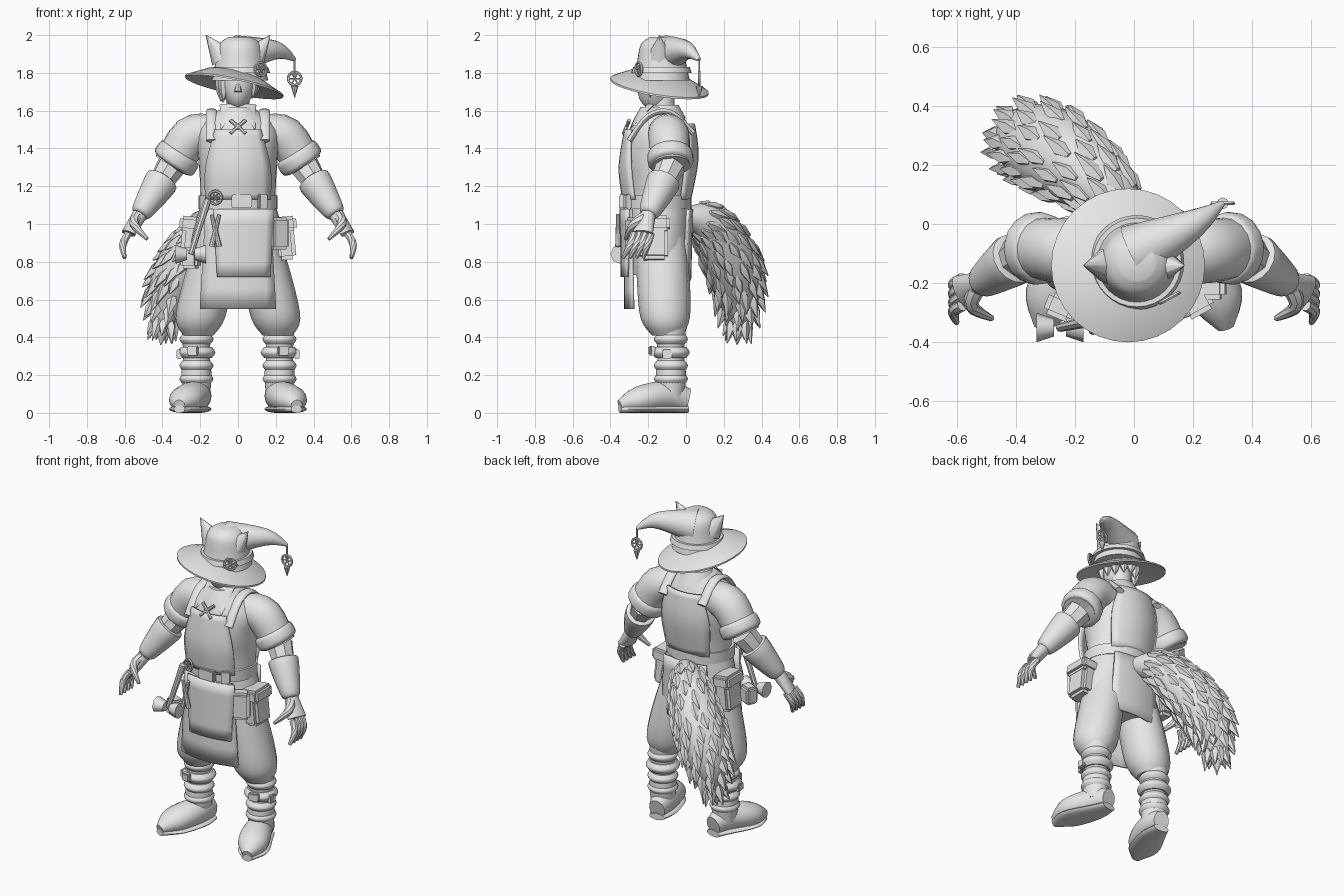
import bpy, bmesh, math, random
from mathutils import Vector, Matrix

random.seed(4)
cube = bpy.data.objects.get("Cube")
if cube:
    bpy.data.objects.remove(cube)

clay = bpy.data.materials.new("light grey clay")
clay.use_nodes = True
clay.diffuse_color = (.8, .8, .8, 1)
clay.node_tree.nodes["Principled BSDF"].inputs["Base Color"].default_value = clay.diffuse_color
UP, RIGHT, BACK = Vector((0, 0, 1)), Vector((1, 0, 0)), Vector((0, 1, 0))
SIDES = (("left", 1), ("right", -1))
MID = -.14


def finish(name, bm, sharp=.75):
    """Turn a bmesh into a smooth shaded object with sharp creases."""
    bmesh.ops.recalc_face_normals(bm, faces=bm.faces[:])
    for face in bm.faces:
        face.smooth = True
    for edge in bm.edges:
        edge.smooth = edge.calc_face_angle(0) < sharp
    mesh = bpy.data.meshes.new(name)
    bm.to_mesh(mesh)
    bm.free()
    mesh.materials.append(clay)
    obj = bpy.data.objects.new(name, mesh)
    bpy.context.scene.collection.objects.link(obj)
    return obj


def bridge(bm, rings, closed):
    """Fill faces between neighbouring rows of vertices."""
    for low, high in zip(rings, rings[1:]):
        for k in range(0 if closed else 1, len(low)):
            bm.faces.new((low[k - 1], low[k], high[k], high[k - 1]))


def spline(rows, steps):
    """Catmull-Rom interpolation of rows of numbers."""
    rows = [Vector(row) for row in rows]
    out = []
    for i in range(len(rows) - 1):
        p, a, b, q = rows[max(i - 1, 0)], rows[i], rows[i + 1], rows[min(i + 2, len(rows) - 1)]
        for k in range(steps):
            t = k / steps
            out.append(a + (b - p) * (t / 2) + (p * 2 - a * 5 + b * 4 - q) * (t * t / 2)
                       + (a * 3 - b * 3 + q - p) * (t ** 3 / 2))
    return out + [rows[-1]]


def frames(rows, upright):
    """Centre, two cross axes, direction and two radii at each row."""
    centres = [Vector((row[0], row[1], row[2])) for row in rows]
    for i, row in enumerate(rows):
        t = (centres[min(i + 1, len(rows) - 1)] - centres[max(i - 1, 0)]).normalized()
        u = t.cross(UP)
        u = u.normalized() if u.length > .05 else RIGHT
        v = u.cross(t)
        if upright:
            u, v = RIGHT, BACK
        yield centres[i], u, v, t, max(row[3], .002), max(row[-1], .002)


def tubes(name, paths, n=16, steps=4, upright=False, side=1):
    """Skin one or more paths of x, y, z, radius (and second radius)."""
    bm = bmesh.new()
    for path in paths:
        rows = spline([(row[0] * side, *row[1:4], row[-1]) for row in path], steps)
        rings = []
        for c, u, v, t, a, b in frames(rows, upright):
            turns = [math.tau * k / n for k in range(n)]
            rings.append([bm.verts.new(c + u * a * math.cos(w) + v * b * math.sin(w)) for w in turns])
        bridge(bm, rings, True)
        bm.faces.new(rings[0])
        bm.faces.new(rings[-1])
    return finish(name, bm)


def loft(name, x, y, *rows, steps=4):
    """Stack of level ellipses, each a height and one or two radii."""
    path = [(x, y, row[0], row[1], row[-1]) for row in rows]
    return tubes(name, [path], 32, steps, upright=True)


def rod(name, start, end, first, last, side=1):
    """Straight round bar or cone."""
    tubes(name, [[(*start, first), (*end, last)]], 8, 1, side=side)


def panel(name, bow, *rows, shift=0):
    """Curved cloth sheet from rows of height, half width and depth."""
    bm = bmesh.new()
    grid = []
    for z, half, y in spline(rows, 4):
        xs = [shift + half * k / 4 for k in range(-4, 5)]
        grid.append([bm.verts.new((x, y + bow * x * x, z)) for x in xs])
    bridge(bm, grid, False)
    cloth = finish(name, bm).modifiers.new("thickness", "SOLIDIFY")
    cloth.thickness, cloth.offset = .015, 0


def box(name, place, size, turn=0, tilt=0):
    """Block with rounded edges."""
    bm = bmesh.new()
    spin = Matrix.Rotation(turn, 4, "Z") @ Matrix.Rotation(tilt, 4, "Y")
    bmesh.ops.create_cube(bm, size=1, matrix=Matrix.Translation(place) @ spin @ Matrix.Diagonal((*size, 1)))
    bmesh.ops.bevel(bm, geom=bm.edges[:], offset=min(size) * .2, segments=2, affect="EDGES")
    finish(name, bm, 1)


def wheel(name, place, turn=0, radius=.035):
    """Small spoked ring charm."""
    bpy.ops.mesh.primitive_torus_add(location=place, rotation=(math.pi / 2, 0, turn), major_segments=16,
                                     minor_segments=6, major_radius=radius, minor_radius=radius / 5)
    bpy.context.object.name = name + "_rim"
    bpy.context.object.data.materials.append(clay)
    flat, spokes = Vector((math.cos(turn), math.sin(turn), 0)), []
    for k in range(3):
        arm = (flat * math.cos(k * math.pi / 3) + UP * math.sin(k * math.pi / 3)) * radius
        spokes.append([(*(Vector(place) + arm * s), radius / 8) for s in (-1, 1)])
    tubes(name + "_spokes", spokes, 6, 1)


# Body, neck and head
loft("torso", 0, MID, (1, .2, .15), (1.2, .2, .16), (1.35, .21, .19), (1.5, .21, .16), (1.62, .08, .1))
loft("neck", 0, -.12, (1.5, .06), (1.7, .06))
loft("head", 0, -.16, (1.6, .02, .03), (1.65, .06, .08), (1.72, .09, .1), (1.8, .09, .1))
rod("nose", (0, -.25, 1.75), (0, -.26, 1.7), .01, .02)
locks = []
for k in range(9):
    angle = math.pi * (k / 6 - .15)
    root = Vector((math.cos(angle) * .09, math.sin(angle) * .11 + MID, 1.78))
    tip = root - UP * random.uniform(.1, .14)
    locks.append([(*root, .03), (*root.lerp(tip, .6), .025), (*tip, 0)])
tubes("hair", locks, 6, 2)

# Pointed hat with ears and hanging charm
brim = loft("hat_brim", -.02, MID, (.03, .1), (0, .26), (.01, .26), (.07, .14), steps=1)
for vert in brim.data.vertices:
    vert.co.z += 1.7 - .2 * vert.co.x - .15 * vert.co.y
loft("hat_crown", .01, -.13, (1.76, .15), (1.85, .13), (1.95, .11), (1.99, .06))
loft("hat_band", .01, -.13, (1.8, .16), (1.83, .15), steps=1)
tubes("hat_tip", [[(0, -.1, 1.9, .1), (.2, 0, 1.92, .05), (.3, .07, 1.87, .01)]])
for label, s in SIDES:
    rod(label + "_hat_ear", (.08, MID, 1.88), (.17, MID, 2), .07, 0, s)
charm = Vector((.3, .07, 1.77))
rod("charm_cord", charm + UP * .1, charm, .005, .005)
wheel("charm", charm)
rod("charm_spike", charm - UP * .04, charm - UP * .1, .02, 0)
wheel("hat_badge", (.12, -.25, 1.82), .5)

# Collar, lacing and shoulder straps
loft("collar", 0, -.12, (1.56, .12), (1.63, .08), steps=1)
for label, s in SIDES:
    tubes(label + "_lapel", [[(.05, -.19, 1.63, .05, .01), (.09, -.3, 1.5, 0)]], side=s)
    over = ((-.3, 1.44), (-.2, 1.57), (-.08, 1.59), (.04, 1.48))
    tubes(label + "_strap", [[(.14, y, z, .03, .015) for y, z in over]], side=s)
    rod(label + "_lacing", (.04, -.3, 1.55), (-.04, -.33, 1.48), .01, .01, s)

# Apron, skirt and belt
panel("bib_front", 2, (1.13, .17, -.33), (1.3, .17, -.35), (1.5, .12, -.32))
panel("bib_back", -2, (1.13, .15, .02), (1.35, .17, .06), (1.53, .12, .04))
loft("skirt", 0, MID, (1.1, .2, .16), (.9, .25, .16), (.73, .26, .15))
panel("apron_long", 1, (.55, .2, -.32), (1.08, .17, -.32))
panel("apron_short", 1, (.72, .14, -.34), (1.08, .16, -.34), shift=.03)
panel("back_flap", -1, (.7, .17, .02), (1.08, .15, .03))
loft("belt", 0, -.15, (1.08, .21, .18), (1.15, .21, .18), steps=1)
box("belt_buckle", (.02, -.34, 1.12), (.11, .03, .07))
box("belt_clip", (.13, -.31, 1.12), (.05, .03, .08), .4)
wheel("belt_charm", (-.12, -.33, 1.14), -.3)

# Belt pouches and tools
for label, s in SIDES:
    place = Vector((.25 * s, -.12 - .05 * s, .92))
    box(label + "_pouch", place, (.1, .15, .22), 0, -.1 * s)
    box(label + "_pouch_flap", place + UP * .08, (.12, .17, .08), 0, -.1 * s)
box("front_pouch", (.21, -.27, .95), (.11, .08, .17), .5)
hammer = Vector((-.25, -.35, .84))
rod("hammer_handle", hammer, (-.16, -.33, 1.13), .015, .02)
for label, s in SIDES:
    rod(label + "_hammer_face", hammer + RIGHT * .02 * s, hammer + RIGHT * .08 * s, .03, .05)
    rod(label + "_pincer", (-.12 - .02 * s, -.36, 1.05), (-.12 + .02 * s, -.36, .88), .01, .015)
box("tool_holster", (-.25, -.28, .82), (.1, .08, .11), -.4)

# Arms with rolled sleeves, gauntlets and hands
shoulder, upper_arm = Vector((.14, -.1, 1.48)), Vector((.25, -.09, 1.46))
elbow, wrist, knuckle = Vector((.35, -.08, 1.31)), Vector((.52, -.2, 1.05)), Vector((.58, -.23, .95))
roll = [(*upper_arm.lerp(elbow, t), r) for t, r in ((.5, .1), (.6, .12), (.9, .12), (1, .09))]
cuff = [(*elbow.lerp(wrist, t), r) for t, r in ((.3, .07), (.35, .09), (.9, .06), (1, .04))]
fingers = [[(*wrist, .03), (*wrist.lerp(knuckle, .5) - BACK * .06, .025), (.48, -.32, .92, .01)]]
for k in range(4):
    spread = BACK * .03 * (k - 1.5)
    base = knuckle + spread
    bend, tip = base + Vector((.03, -.02, -.06)), base + spread * .2 + Vector((.02, -.05, -.13))
    fingers.append([(*base, .02), (*bend, .02), (*tip, .01)])
for label, s in SIDES:
    tubes(label + "_sleeve", [[(*shoulder, .1), (*upper_arm, .11), (*elbow, .1)]], side=s)
    tubes(label + "_sleeve_roll", [roll], side=s)
    rod(label + "_forearm", elbow, wrist, .08, .04, s)
    tubes(label + "_gauntlet", [cuff], side=s)
    tubes(label + "_palm", [[(*wrist, .04), (*knuckle, .06, .03)]], side=s)
    tubes(label + "_fingers", fingers, 8, side=s)

# Baggy trousers and buckled boots
trouser = [(.1, MID, 1, .1, .13), (.16, -.12, .7, .13, .14), (.2, -.11, .5, .13), (.21, -.1, .41, .08)]
foot = [(.2, .01, .07, .05, .06), (.22, -.1, .09, .08, .08), (.28, -.25, .07, .09, .07), (.31, -.35, .04, .03, .03)]
for label, s in SIDES:
    tubes(label + "_trouser", [trouser], upright=True, side=s)
    loft(label + "_boot_shaft", .22 * s, -.08, (.45, .08), (.3, .07), (.2, .08), (.08, .07))
    for z, r in ((.39, .09), (.32, .1), (.25, .09), (.18, .09)):
        loft(label + "_boot_band", .22 * s, -.08, (z - .03, r - .02), (z, r), (z + .03, r - .02))
    box(label + "_boot_buckle", (.24 * s, -.18, .33), (.06, .03, .05), .2 * s)
    box(label + "_side_buckle", (.31 * s, -.1, .31), (.03, .05, .05))
    tubes(label + "_foot", [foot], side=s)
    tubes(label + "_sole", [[(x, y, .02, a, .02) for x, y, z, a, b in foot]], side=s)

# Bushy tail with layered tufts
tail = [(0, 0, 1.04, .05), (-.1, .12, 1, .11), (-.25, .23, .82, .15), (-.36, .28, .62, .12), (-.41, .27, .36, 0)]
tubes("tail", [tail])
tufts = []
for i, (c, u, v, t, a, b) in enumerate(frames(spline(tail, 4), False)):
    if a > .05 and i > 2:
        for k in range(9):
            angle = math.tau * (k + i % 2 / 2 + random.random() * .3) / 9
            out = u * math.cos(angle) + v * math.sin(angle)
            root = c + out * a * .93
            tip = root + t * random.uniform(.07, .11) + out * .025
            tufts.append([(*(root - t * .03), .01), (*(root + t * .02), .03), (*tip, 0)])
tubes("tail_tufts", tufts, 5, 1)
